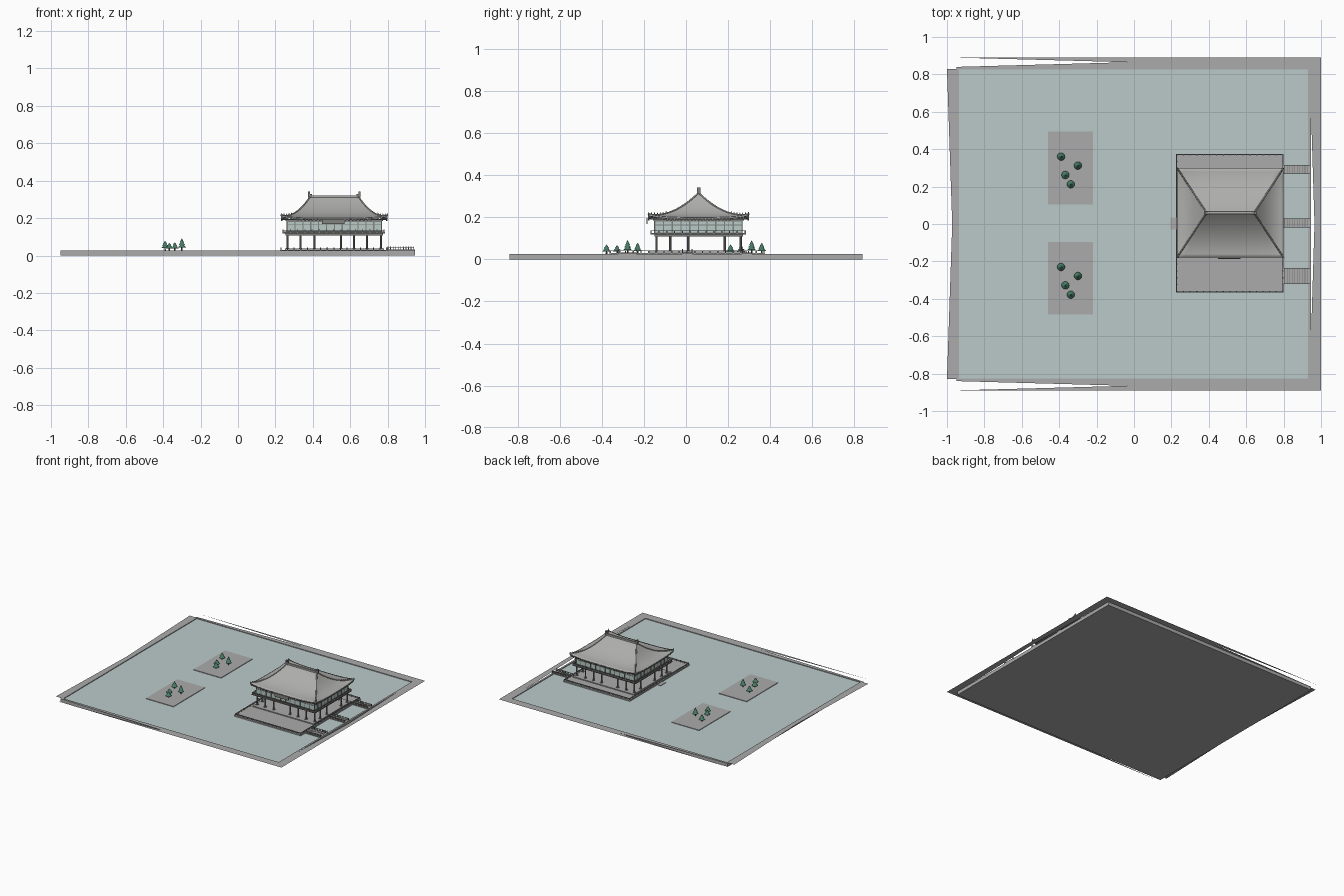
import bpy, bmesh, math
from mathutils import Matrix, Vector

cube = bpy.data.objects.get("Cube")
if cube:
    bpy.data.objects.remove(cube, do_unlink=True)


def material(name, r, g, b):
    m = bpy.data.materials.new(name)
    m.use_nodes = True
    m.diffuse_color = (r, g, b, 1)
    m.node_tree.nodes["Principled BSDF"].inputs["Base Color"].default_value = (r, g, b, 1)
    return m


STONE = material("grey stone", 0.40, 0.41, 0.40)
WATER = material("pale water", 0.50, 0.59, 0.59)
TILE = material("roof tile grey", 0.42, 0.42, 0.41)
TIMBER = material("weathered timber", 0.22, 0.22, 0.21)
GLASS = material("pale window panes", 0.48, 0.60, 0.57)
LEAF = material("pine green", 0.06, 0.20, 0.13)
BARK = material("bark", 0.12, 0.11, 0.09)


def finish(name, bm, mat, smooth=False):
    me = bpy.data.meshes.new(name)
    bmesh.ops.recalc_face_normals(bm, faces=bm.faces)
    bm.to_mesh(me)
    bm.free()
    me.materials.append(mat)
    ob = bpy.data.objects.new(name, me)
    bpy.context.collection.objects.link(ob)
    if smooth:
        bpy.ops.object.select_all(action="DESELECT")
        ob.select_set(True)
        bpy.context.view_layer.objects.active = ob
        bpy.ops.object.shade_smooth_by_angle(angle=math.radians(35))
    return ob


def add_box(bm, x0, x1, y0, y1, z0, z1):
    mat = Matrix.Translation(((x0 + x1) / 2, (y0 + y1) / 2, (z0 + z1) / 2))
    mat = mat @ Matrix.Diagonal((x1 - x0, y1 - y0, z1 - z0, 1))
    bmesh.ops.create_cube(bm, size=1, matrix=mat)


def boxes(name, mat, *dims):
    bm = bmesh.new()
    for d in dims:
        add_box(bm, *d)
    return finish(name, bm, mat)


def add_cone(bm, x, y, z0, z1, r0, r1, sides=8):
    bmesh.ops.create_cone(bm, cap_ends=True, segments=sides, radius1=r0, radius2=r1,
                          depth=z1 - z0, matrix=Matrix.Translation((x, y, (z0 + z1) / 2)))


def frame(x0, x1, y0, y1, z0, z1, w):
    """Four bars around a rectangle."""
    return [(x0, x1, y0, y0 + w, z0, z1), (x0, x1, y1 - w, y1, z0, z1),
            (x0, x0 + w, y0, y1, z0, z1), (x1 - w, x1, y0, y1, z0, z1)]


def around(x0, x1, y0, y1, nx, ny):
    """Evenly spaced points around a rectangle."""
    pts = []
    for i in range(nx + 1):
        pts += [(x0 + (x1 - x0) * i / nx, y) for y in (y0, y1)]
    for j in range(1, ny):
        pts += [(x, y0 + (y1 - y0) * j / ny) for x in (x0, x1)]
    return pts


def fence(name, x0, x1, y0, y1, z, h, nx, ny):
    w = 0.003
    bars = frame(x0, x1, y0, y1, z + h * 0.75, z + h * 0.95, w)
    bars += frame(x0, x1, y0, y1, z + h * 0.35, z + h * 0.5, w)
    a = w / 2
    posts = [(x - w, x + w, y - w, y + w, z, z + h)
             for x, y in around(x0 + a, x1 - a, y0 + a, y1 - a, nx, ny)]
    return boxes(name, TIMBER, *bars, *posts)


# Pond block, kerb and water
boxes("pond_base", STONE, (-0.95, 0.945, -0.84, 0.84, 0, 0.018))
boxes("pond_kerb", STONE, *frame(-0.95, 0.945, -0.84, 0.84, 0.017, 0.026, 0.014))
boxes("water", WATER, (-0.936, 0.931, -0.826, 0.826, 0.015, 0.0205))

# Thin surrounding paving with its narrow wedge gaps
bm = bmesh.new()
side = [(-0.97, 0.89), (1, 0.89), (1, 0.83), (-0.935, 0.83), (-0.95, 0.84), (-0.03, 0.865)]
strips = [side, [(x, -y) for x, y in reversed(side)],
          [(-1, 0.83), (-0.972, 0), (-1, -0.83), (-0.936, -0.83), (-0.936, 0.83)],
          [(0.931, 0.83), (0.945, 0.65), (0.965, 0), (0.945, -0.65), (0.931, -0.83),
           (1, -0.83), (1, 0.83)]]
for strip in strips:
    bm.faces.new([bm.verts.new((x, y, 0.0265)) for x, y in strip])
paving = finish("paving", bm, STONE)
for p in paving.data.polygons:
    if p.normal.z < 0:
        p.flip()

# Islands with tiered pines
for label, cy in (("north", 0.3), ("south", -0.29)):
    boxes(label + "_island", STONE, (-0.46, -0.22, cy - 0.195, cy + 0.195, 0.015, 0.025))
    leaves, trunks = bmesh.new(), bmesh.new()
    for x, dy, top in ((-0.39, 0.06, 0.078), (-0.30, 0.012, 0.09),
                       (-0.367, -0.038, 0.067), (-0.338, -0.088, 0.07)):
        y, h = cy + dy, top - 0.024
        add_cone(trunks, x, y, 0.024, 0.024 + h * 0.5, 0.004, 0.003)
        for k, (a, b) in enumerate(((0.3, 0.65), (0.5, 0.82), (0.68, 1))):
            add_cone(leaves, x, y, 0.024 + h * a, 0.024 + h * b, 0.021 - 0.005 * k, 0.001, 12)
    finish(label + "_pines", leaves, LEAF, True)
    finish(label + "_trunks", trunks, BARK)

# Terraces, west steps and railings
boxes("lower_terrace", STONE, (0.225, 0.80, -0.365, 0.375, 0.015, 0.03),
      (0.195, 0.225, -0.03, 0.035, 0.015, 0.024))
boxes("upper_terrace", STONE, (0.25, 0.78, -0.175, 0.29, 0.03, 0.037))
fence("terrace_railing", 0.228, 0.797, -0.362, 0.372, 0.03, 0.012, 16, 20)

# Three railed footbridges to the east bank
bridges = []
for y0, y1 in ((0.267, 0.315), (-0.018, 0.03), (-0.32, -0.235)):
    bridges.append((0.80, 0.945, y0, y1, 0.026, 0.031))
    label = "bridge_railing"
    w = 0.003
    rails = []
    for y in (y0, y1 - w):
        rails.append((0.80, 0.94, y, y + w, 0.043, 0.046))
        rails += [(0.80 + i * 0.0137, 0.804 + i * 0.0137, y, y + w, 0.03, 0.049)
                  for i in range(11)]
    boxes(label, TIMBER, *rails)
    boxes("bridge_planks", TIMBER, *[(0.803 + i * 0.0137, 0.806 + i * 0.0137, y0, y1, 0.03, 0.0325)
                                     for i in range(10)])
boxes("bridge_decks", STONE, *bridges)

# Open ground floor colonnade
bm = bmesh.new()
xs = (0.265, 0.335, 0.41, 0.55, 0.62, 0.69, 0.765)
ys = (-0.14, -0.075, 0.01, 0.185, 0.26)
for x in xs:
    for y in ys:
        if x in (xs[0], xs[-1]) or y in (ys[0], ys[-1]):
            add_cone(bm, x, y, 0.036, 0.118, 0.0055, 0.0055, 10)
            add_box(bm, x - 0.008, x + 0.008, y - 0.008, y + 0.008, 0.036, 0.041)
finish("columns", bm, TIMBER, True)

# Upper floor: balcony, glazed walls and mullions
boxes("balcony", TIMBER, (0.238, 0.785, -0.17, 0.285, 0.118, 0.125),
      (0.255, 0.775, -0.15, 0.27, 0.108, 0.118))
fence("balcony_railing", 0.24, 0.783, -0.168, 0.283, 0.125, 0.013, 14, 12)
boxes("window_walls", GLASS, (0.263, 0.768, -0.148, 0.266, 0.125, 0.19))
bars = [(x - 0.003, x + 0.003, y - 0.003, y + 0.003, 0.125, 0.19)
        for x, y in around(0.263, 0.768, -0.148, 0.266, 12, 10)]
for z in (0.125, 0.162, 0.18):
    bars += frame(0.261, 0.77, -0.15, 0.268, z, z + 0.004, 0.004)
boxes("window_frames", TIMBER, *bars)
boxes("eave_beams", TIMBER, (0.255, 0.776, -0.157, 0.275, 0.184, 0.192),
      (0.245, 0.786, -0.168, 0.286, 0.19, 0.196))

# Sweeping hipped roof
CX, CY, STEPS, SPAN = 0.515, 0.06, 12, 16


def roof_point(t, u, v):
    """t runs ridge to eave, u and v run -1 to 1 across the plan."""
    corner = abs(u * v) ** 4
    return Vector((CX + u * (0.13 + 0.155 * t), CY + v * (0.004 + 0.236 * t),
                   0.2 + 0.113 * (1 - t) ** 2 + 0.016 * corner * t ** 3))


def ring_uv():
    s = [-1 + 2 * i / SPAN for i in range(SPAN)]
    return [(a, -1) for a in s] + [(1, a) for a in s] + [(-a, 1) for a in s] + [(-1, -a) for a in s]


bm = bmesh.new()
rings = [[bm.verts.new(roof_point(i / STEPS, u, v)) for u, v in ring_uv()]
         for i in range(STEPS + 1)]
for a, b in zip(rings, rings[1:]):
    for i in range(len(a)):
        j = (i + 1) % len(a)
        bm.faces.new((a[i], b[i], b[j], a[j]))
bm.faces.new(rings[0])
roof = finish("roof", bm, TILE, True)
thick = roof.modifiers.new("thickness", "SOLIDIFY")
thick.thickness = 0.008
thick.offset = -1

# Hip ridges, with small guardian beads, and rafter ends
beads = bmesh.new()
for u in (-1, 1):
    for v in (-1, 1):
        cu = bpy.data.curves.new("hip_ridge", "CURVE")
        cu.dimensions = "3D"
        cu.bevel_depth = 0.004
        cu.bevel_resolution = 1
        sp = cu.splines.new("POLY")
        sp.points.add(STEPS)
        for i, p in enumerate(sp.points):
            p.co = (*roof_point(i / STEPS, u, v), 1)
        cu.materials.append(TILE)
        bpy.context.collection.objects.link(bpy.data.objects.new("hip_ridge", cu))
        for k in range(7):
            p = roof_point(0.64 + k * 0.058, u, v)
            add_cone(beads, p.x, p.y, p.z, p.z + 0.011, 0.0035, 0.001, 6)
finish("hip_ornaments", beads, TIMBER)
rafters = []
for i in range(-14, 15):
    s = i / 14.6
    for u, v in ((s, -0.985), (s, 0.985), (-0.985, s), (0.985, s)):
        p = roof_point(1, u, v)
        rafters.append((p.x - 0.004, p.x + 0.004, p.y - 0.004, p.y + 0.004, p.z - 0.016, p.z - 0.006))
boxes("rafter_ends", TIMBER, *rafters)
boxes("eave_soffit", TIMBER, (0.238, 0.792, -0.172, 0.292, 0.189, 0.193))

# Main ridge with upturned end ornaments
boxes("main_ridge", TILE, (0.385, 0.645, CY - 0.007, CY + 0.007, 0.305, 0.322))
ends = []
for s in (-1, 1):
    for off, w, z in ((0.128, 0.009, 0.33), (0.135, 0.006, 0.341)):
        x = CX + s * off
        ends.append((x - w, x + w, CY - 0.008, CY + 0.008, 0.31, z))
boxes("ridge_ornaments", TIMBER, *ends)

# Plain board under the front eave
boxes("eave_board", TIMBER, (0.45, 0.57, -0.188, -0.182, 0.168, 0.196))
